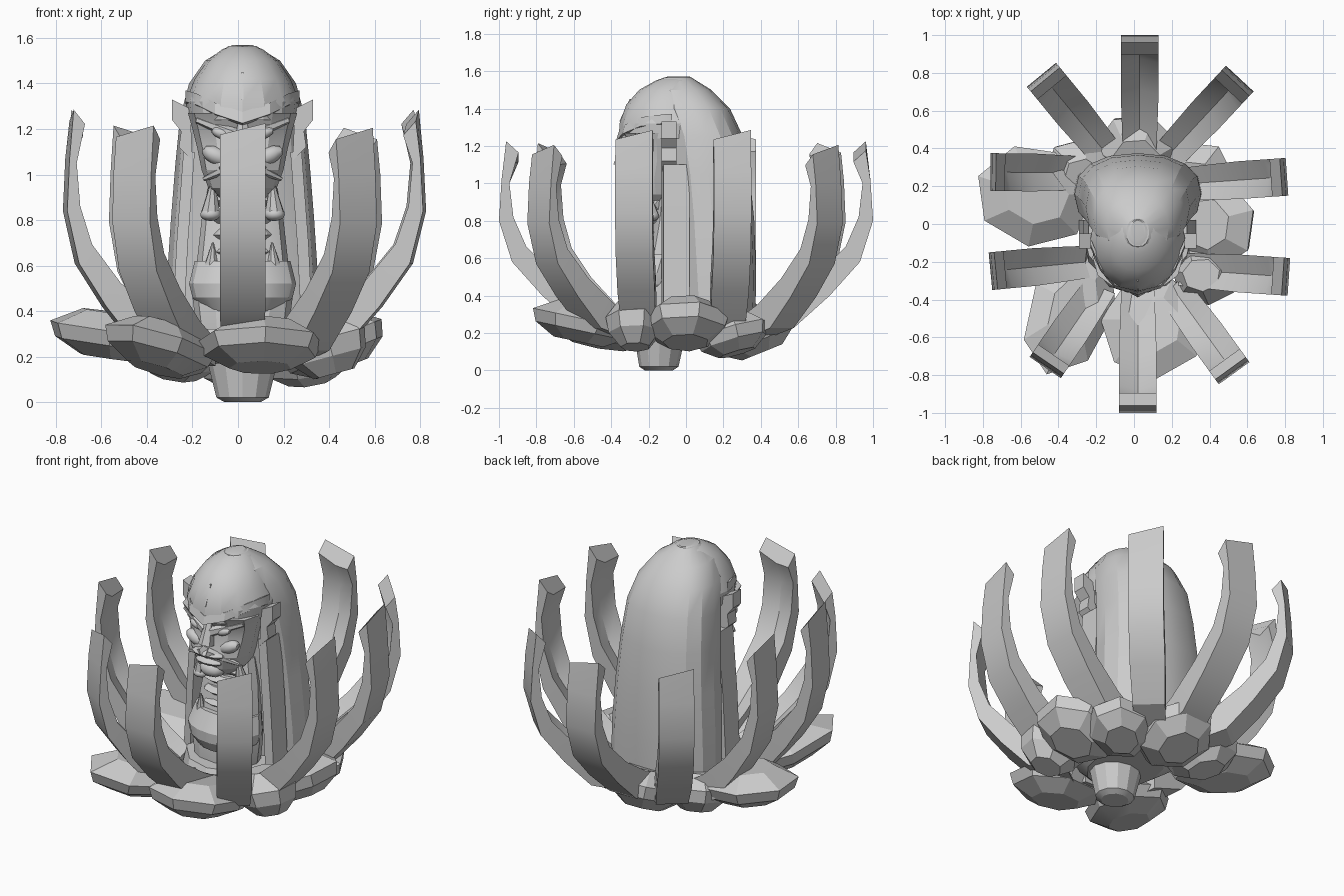
import bpy, bmesh, math
from mathutils import Vector, Matrix, Euler

cube = bpy.data.objects.get("Cube")
if cube:
    bpy.data.objects.remove(cube)

stone = bpy.data.materials.new("stone grey")
stone.use_nodes = True
GREY = (0.6, 0.6, 0.6, 1)
stone.diffuse_color = GREY
stone.node_tree.nodes["Principled BSDF"].inputs["Base Color"].default_value = GREY
CX = 0.02  # the figure stands slightly off centre


def finish(name, bm, angle=25):
    bmesh.ops.recalc_face_normals(bm, faces=bm.faces)
    mesh = bpy.data.meshes.new(name)
    bm.to_mesh(mesh)
    bm.free()
    obj = bpy.data.objects.new(name, mesh)
    bpy.context.collection.objects.link(obj)
    mesh.materials.append(stone)
    bpy.ops.object.select_all(action='DESELECT')
    obj.select_set(True)
    bpy.context.view_layer.objects.active = obj
    bpy.ops.object.shade_smooth_by_angle(angle=math.radians(angle))


def loft(name, rings, angle=25):
    bm = bmesh.new()
    rows = [[bm.verts.new(p) for p in ring] for ring in rings]
    n = len(rows[0])
    for a, b in zip(rows, rows[1:]):
        for i in range(n):
            j = (i + 1) % n
            bm.faces.new((a[i], a[j], b[j], b[i]))
    bm.faces.new(rows[0])
    bm.faces.new(rows[-1])
    finish(name, bm, angle)


def oval_tower(name, levels, sides=16, power=0.85):
    """Stacked ovals given as (z, half width, front y, back y)."""
    def soft(v):
        return math.copysign(abs(v) ** power, v)
    rings = []
    for z, w, front, back in levels:
        ring = []
        for i in range(sides):
            a = math.tau * i / sides
            y = (front + back) / 2 + (back - front) / 2 * soft(math.sin(a))
            ring.append((CX + w * soft(math.cos(a)), y, z))
        rings.append(ring)
    loft(name, rings, 22)


def placed(centre, size, rot):
    return Matrix.LocRotScale(Vector(centre), Euler([math.radians(r) for r in rot]), Vector(size))


def lump(name, centre, size, rot=(0, 0, 0)):
    bm = bmesh.new()
    bmesh.ops.create_icosphere(bm, subdivisions=2, radius=1)
    bm.transform(placed(centre, size, rot))
    finish(name, bm, 30)


def leaf(name, centre, size, rot):
    """Chunky seven-sided stone leaf with bevelled top and bottom."""
    m = placed(centre, size, rot)
    rings = []
    for r, z in ((.5, -1), (.9, -.4), (1, .25), (.55, 1)):
        ring = []
        for i in range(7):
            a = math.tau * i / 7 + .3
            ring.append(m @ Vector((r * math.cos(a), r * math.sin(a), z)))
        rings.append(ring)
    loft(name, rings, 20)


def spike(name, base, tip, r1, r2=0.005, sides=8):
    bm = bmesh.new()
    base, tip = Vector(base), Vector(tip)
    axis = tip - base
    bmesh.ops.create_cone(bm, cap_ends=True, segments=sides, radius1=r1, radius2=r2, depth=axis.length)
    q = axis.to_track_quat('Z', 'Y')
    bm.transform(Matrix.LocRotScale((base + tip) / 2, q, None))
    finish(name, bm, 35)


# Curved outer blades
OUTER = [(0, .16), (.4, .23), (.67, .4), (.9, .58), (1, .8), (.98, 1.02), (.945, 1.2)]
INNER = [(0, .28), (.25, .36), (.55, .5), (.79, .66), (.89, .82), (.92, 1.0), (.85, 1.14)]


def blade(name, root, end, height, width=0.1):
    root, end = Vector(root), Vector(end)
    side = (end - root).normalized().orthogonal()
    rings = []
    for k, ((so, zo), (si, zi)) in enumerate(zip(OUTER, INNER)):
        w = width * (0.85 + 0.15 * min(k / 2, 1))
        ring = []
        for s, z, offsets, groove in ((so, zo, (-1, 0, 1), 0), (si, zi, (1, 0, -1), 0.035)):
            for o in offsets:
                g = groove if o == 0 else 0
                p = root + (end - root) * (s + g) + side * w * o
                tip = 0.025 * o if k == len(OUTER) - 1 else 0
                ring.append((p.x, p.y, (z - g) * height / 1.2 + tip))
        rings.append(ring)
    loft(name, rings, 30)


blade("front_blade", (.02, -.3), (.02, -1), 1.2)
blade("back_blade", (.03, .3), (.03, 1), 1.2)
blade("right_front_diagonal_blade", (-.17, -.32), (-.47, -.76), 1.19)
blade("left_front_diagonal_blade", (.19, -.32), (.53, -.79), 1.18)
blade("right_back_diagonal_blade", (-.12, .34), (-.49, .79), 1.19)
blade("left_back_diagonal_blade", (.16, .34), (.56, .77), 1.18)
blade("right_front_side_blade", (-.24, -.2), (-.76, -.25), 1.26)
blade("left_front_side_blade", (.24, -.24), (.82, -.28), 1.26)
blade("right_back_side_blade", (-.24, .27), (-.76, .275), 1.26)
blade("left_back_side_blade", (.24, .21), (.81, .25), 1.26)

# Broad faceted leaves around the base: centre, half sizes, tilt
LEAVES = {
    "front_leaf": ((.1, -.55, .25), (.28, .28, .1), (-12, 0, 0)),
    "right_front_leaf": ((-.34, -.46, .24), (.23, .37, .1), (-12, 8, -25)),
    "right_leaf": ((-.53, .15, .29), (.32, .27, .1), (0, 8, -12)),
    "left_front_leaf": ((.39, -.27, .25), (.19, .16, .13), (0, -15, 0)),
    "left_leaf": ((.42, 0, .25), (.25, .25, .11), (0, -22, 0)),
    "left_back_leaf": ((.31, .25, .19), (.23, .19, .1), (8, -14, 35)),
    "back_leaf": ((.01, .37, .2), (.24, .24, .11), (22, 0, 0)),
    "right_back_leaf": ((-.27, .27, .22), (.22, .18, .11), (8, 14, -35)),
}
for leaf_name, (centre, size, tilt) in LEAVES.items():
    leaf(leaf_name, centre, size, tilt)

# Stem and cup under the figure
oval_tower("stem", [(0, .08, -.22, -.07), (.02, .115, -.25, -.04), (.2, .16, -.28, .0)], 12, 1)
oval_tower("base_cup", [(.17, .2, -.3, .2), (.24, .3, -.38, .34), (.32, .3, -.34, .36)], 12, 1)

# Long hair sweeping from the top of the head down the back
oval_tower("long_hair", [(.25, .34, -.04, .37), (.5, .335, -.06, .375), (.8, .315, -.08, .365),
                         (1.05, .295, -.1, .34), (1.25, .275, -.13, .305), (1.4, .235, -.17, .235),
                         (1.5, .165, -.17, .135), (1.565, .06, -.12, .03)], 16)
# Crown of the head with a pointed brow
oval_tower("crown", [(1.24, .24, -.36, .2), (1.32, .25, -.355, .2), (1.42, .21, -.32, .15),
                     (1.5, .155, -.25, .1), (1.55, .09, -.16, .04), (1.57, .04, -.1, .02)], 16, 1)
# Face narrowing to the chin
oval_tower("face", [(.88, .09, -.27, 0), (.94, .15, -.32, 0), (1.02, .18, -.34, 0),
                    (1.12, .2, -.31, 0), (1.2, .22, -.31, 0), (1.27, .24, -.35, 0)], 12)
# Throat, chest and rounded collar
oval_tower("chest", [(.3, .2, -.26, 0), (.46, .22, -.26, 0), (.62, .2, -.22, 0),
                     (.8, .18, -.18, 0), (.95, .15, -.16, 0)], 12)
oval_tower("collar", [(.4, .17, -.28, 0), (.46, .22, -.31, 0), (.52, .235, -.31, 0),
                      (.62, .21, -.25, 0)], 16, 1)
for i in range(4):
    z = .66 + i * .075
    oval_tower("throat_ridge", [(z - .025, .12, -.2, -.1), (z, .13, -.235, -.1), (z + .025, .12, -.2, -.1)], 10)

# Mirrored features
BROW = [(0, -.35, 1.245), (.12, -.315, 1.285), (.2, -.22, 1.325), (.25, -.1, 1.34)]
BROW_SECTION = [(-.025, -.02), (.025, -.03), (.025, .03), (-.01, .03)]
EAR = [(.22, 1.06), (.28, 1.12), (.27, 1.19), (.31, 1.24), (.31, 1.33), (.23, 1.29)]
for s, label in ((-1, "right"), (1, "left")):
    def at(x, y, z):
        return (CX + s * x, y, z)

    loft(label + "_brow", [[at(x, y + dy, z + dz) for dy, dz in BROW_SECTION] for x, y, z in BROW], 30)
    loft(label + "_ear", [[at(x, y, z) for x, z in EAR] for y in (-.13, -.05)])
    lump(label + "_eye", at(.09, -.3, 1.18), (.05, .03, .025), (0, -20 * s, 0))
    spike(label + "_upper_eyelid", at(.02, -.32, 1.17), at(.2, -.26, 1.24), .03, .015, 6)
    lump(label + "_cheek", at(.11, -.275, 1.08), (.075, .045, .04), (0, -25 * s, 0))
    spike(label + "_moustache", at(.01, -.35, 1.05), at(.17, -.26, .98), .03, .01, 6)
    # Fang-shaped pendants beside the throat
    for z in (.88, .6):
        spike(label + "_fang", at(.14, -.19, z - .05), at(.13, -.21, z + .1), .045)
        lump(label + "_fang_root", at(.14, -.19, z - .055), (.048, .048, .03))
    # Strands of hair framing the chest
    loft(label + "_hair_strand", [[at(x + d, y, z) for d, y in ((0, -.13), (.05, -.12), (.05, .02), (0, .02))]
                                  for x, z in ((.26, .3), (.24, .7), (.21, 1.1))])

# Nose, lips and chin
spike("nose", (CX, -.31, 1.22), (CX, -.345, 1.09), .025, .045, 6)
lump("upper_lip", (CX, -.32, 1.03), (.11, .05, .025))
lump("lower_lip", (CX, -.31, .98), (.09, .05, .025))
lump("chin", (CX, -.28, .92), (.08, .06, .05))
# Thin raised seam on the forehead
loft("forehead_seam", [[(CX + d, y, z) for d, y in ((-.004, f), (.004, f), (.004, f + .05), (-.004, f + .05))]
                       for z, f in ((1.33, -.357), (1.45, -.302))])
